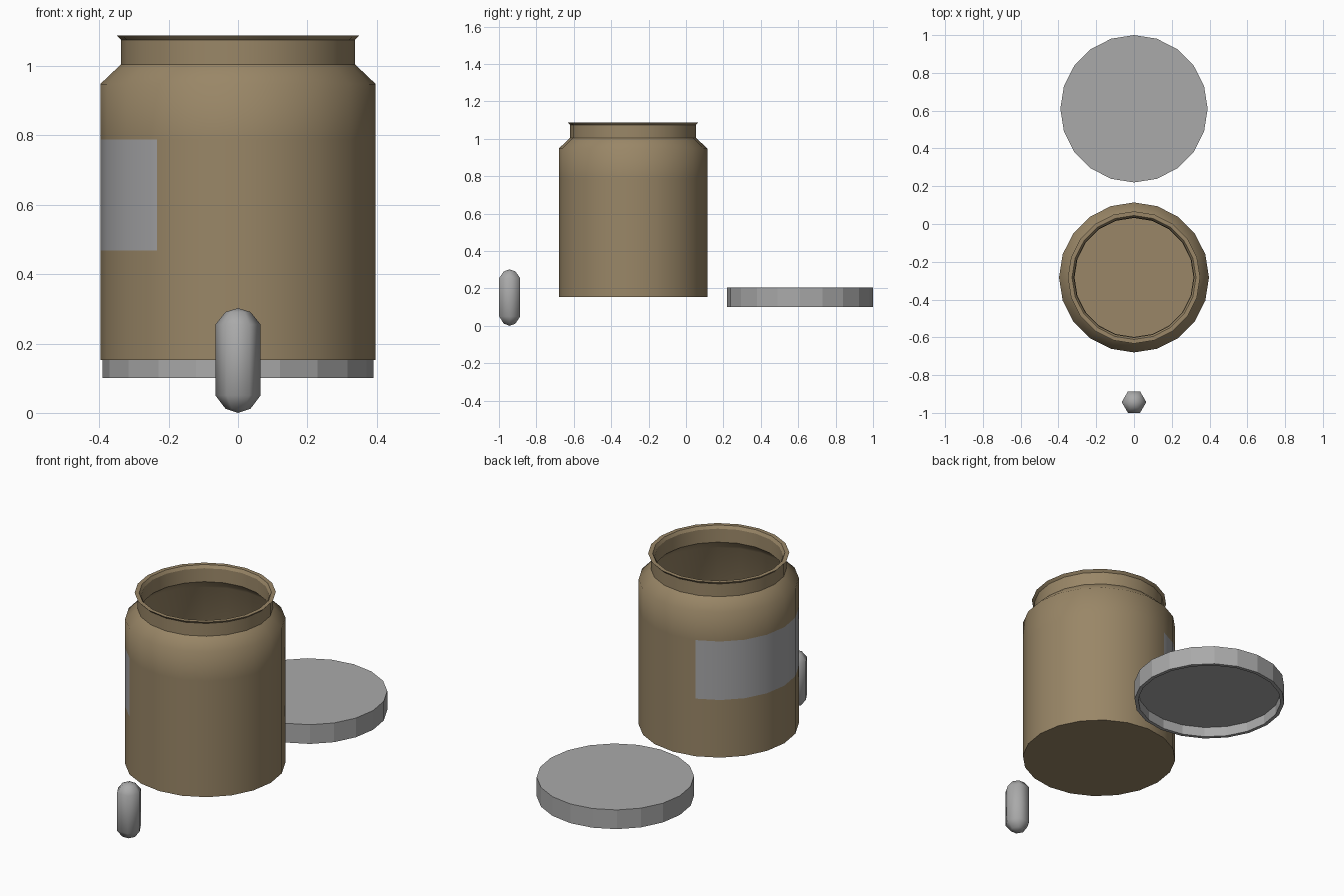
import bpy
import bmesh
from math import cos, sin, pi, atan2, degrees

cube = bpy.data.objects.get("Cube")
if cube:
    bpy.data.objects.remove(cube, do_unlink=True)


def material(name, rgb):
    m = bpy.data.materials.new(name)
    m.use_nodes = True
    m.diffuse_color = (*rgb, 1)
    m.node_tree.nodes["Principled BSDF"].inputs["Base Color"].default_value = (*rgb, 1)
    return m


brown = material("brown", (0.32, 0.24, 0.135))
grey = material("metal grey", (0.40, 0.40, 0.40))
label_grey = material("label grey", (0.38, 0.38, 0.39))


def lathe(name, profile, sides, y, mats, smooth=True, sharp=()):
    """Spin a profile of (radius, z) points about z; rings listed in sharp stay crisp."""
    bm = bmesh.new()
    rings = []
    for r, z in profile:
        if r == 0:
            rings.append([bm.verts.new((0, 0, z))] * sides)
        else:
            angles = [2 * pi * i / sides for i in range(sides)]
            rings.append([bm.verts.new((r * cos(a), r * sin(a), z)) for a in angles])
    for low, high in zip(rings, rings[1:]):
        for i in range(sides):
            j = (i + 1) % sides
            corners = dict.fromkeys((low[i], low[j], high[j], high[i]))
            bm.faces.new(list(corners)).smooth = smooth
    for k in sharp:
        for i in range(sides):
            edge = bm.edges.get((rings[k][i], rings[k][(i + 1) % sides]))
            edge.smooth = False
    bmesh.ops.recalc_face_normals(bm, faces=bm.faces)
    mesh = bpy.data.meshes.new(name)
    bm.to_mesh(mesh)
    bm.free()
    obj = bpy.data.objects.new(name, mesh)
    obj.location.y = y
    for m in mats:
        mesh.materials.append(m)
    bpy.context.collection.objects.link(obj)
    return obj


# Hollow jar: outside from the base up to the flared rim, then down the inside
label_low, label_high = 0.468, 0.788
jar_profile = [
    (0, 0.153), (0.397, 0.153), (0.397, label_low), (0.397, label_high),
    (0.397, 0.948), (0.337, 1.005), (0.337, 1.075), (0.35, 1.088),
    (0.328, 1.088), (0.318, 1.072), (0.315, 1.0), (0.376, 0.942),
    (0.378, 0.172), (0, 0.172),
]
jar = lathe("jar", jar_profile, 20, -0.283, [brown, label_grey],
            sharp=(1, 5, 6, 7, 8, 9, 10, 12))

# Label wraps seven panels of the outer wall
for face in jar.data.polygons:
    c = face.center
    angle = degrees(atan2(c.y, c.x)) % 360
    if label_low < c.z < label_high and 108 < angle < 234 and len(face.vertices) == 4:
        if min((jar.data.vertices[v].co.z for v in face.vertices)) > 0.4:
            face.material_index = 1

# Faceted lid, open underneath
lathe("lid", [(0, 0.205), (0.39, 0.205), (0.39, 0.10), (0.371, 0.10),
              (0.371, 0.155), (0, 0.155)], 20, 0.61, [grey], smooth=False)

# Six-sided capsule
lathe("capsule", [(0, 0), (0.036, 0.012), (0.065, 0.05), (0.065, 0.255),
                  (0.036, 0.291), (0, 0.302)], 6, -0.943, [grey])
